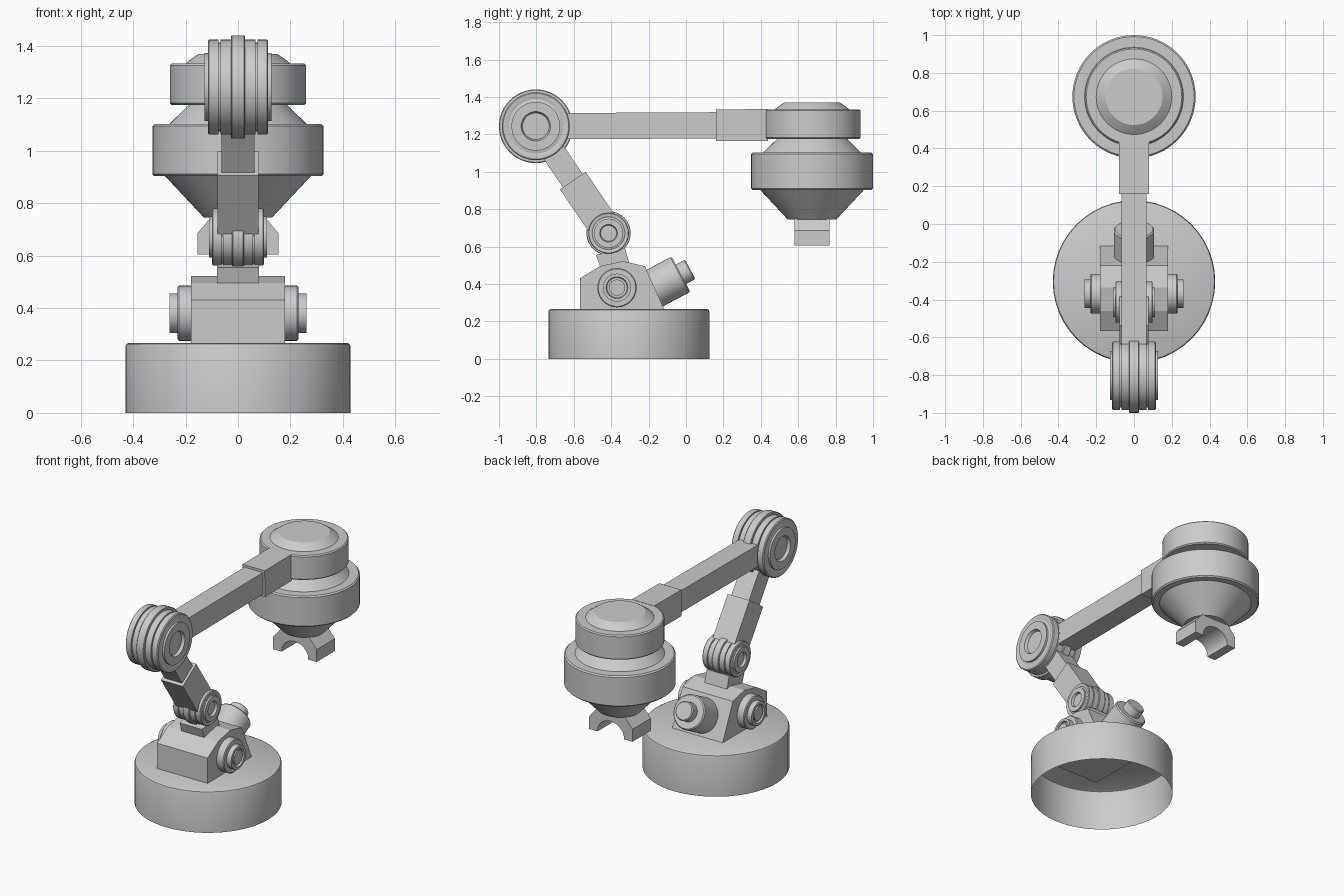
import bpy, bmesh, math
from mathutils import Vector, Matrix

if "Cube" in bpy.data.objects:
    bpy.data.objects.remove(bpy.data.objects["Cube"])

SMOOTH = math.radians(30)


def finish(name, bm, smooth=False):
    bmesh.ops.remove_doubles(bm, verts=bm.verts, dist=1e-5)
    bmesh.ops.recalc_face_normals(bm, faces=bm.faces)
    me = bpy.data.meshes.new(name)
    bm.to_mesh(me)
    bm.free()
    ob = bpy.data.objects.new(name, me)
    bpy.context.collection.objects.link(ob)
    if smooth:
        bpy.ops.object.select_all(action='DESELECT')
        ob.select_set(True)
        bpy.context.view_layer.objects.active = ob
        bpy.ops.object.shade_smooth_by_angle(angle=SMOOTH)
    return ob


def lathe(name, profile, origin, axis=(0, 0, 1), seg=48):
    """Spin (radius, height) points around an axis through origin."""
    bm = bmesh.new()
    vs = [bm.verts.new((r, 0, h)) for r, h in profile]
    es = [bm.edges.new(p) for p in zip(vs, vs[1:])]
    bmesh.ops.spin(bm, geom=vs + es, cent=(0, 0, 0), axis=(0, 0, 1),
                   angle=2 * math.pi, steps=seg, use_duplicate=False)
    rot = Vector((0, 0, 1)).rotation_difference(Vector(axis)).to_matrix().to_4x4()
    bm.transform(Matrix.Translation(origin) @ rot)
    return finish(name, bm, True)


def extrude(name, pts, lo, hi, plane='YZ'):
    """Prism from a side (YZ) or front (XZ) outline."""
    bm = bmesh.new()
    put = (lambda a, b, d: (d, a, b)) if plane == 'YZ' else (lambda a, b, d: (a, d, b))
    A = [bm.verts.new(put(a, b, lo)) for a, b in pts]
    B = [bm.verts.new(put(a, b, hi)) for a, b in pts]
    bm.faces.new(A)
    bm.faces.new(B)
    for i in range(len(pts)):
        j = (i + 1) % len(pts)
        bm.faces.new((A[i], A[j], B[j], B[i]))
    return finish(name, bm)


def beam(name, p, q, t0, t1, half_x, half_w):
    """Square bar along the side-view line p-q, between distances t0 and t1."""
    p, q = Vector(p), Vector(q)
    d = (q - p).normalized()
    n = Vector((-d.y, d.x)) * half_w
    a, b = p + d * t0, p + d * t1
    return extrude(name, [a - n, b - n, b + n, a + n], -half_x, half_x)


def joint(name, y, z, r, w):
    """Drum with a centre ring, two grooves, side discs and recessed hubs."""
    half = [(0, .86 * w), (.36 * r, .86 * w), (.38 * r, .93 * w), (.40 * r, w),
            (.66 * r, w), (.66 * r, .90 * w), (.74 * r, .87 * w), (.80 * r, .90 * w),
            (.89 * r, .90 * w), (.92 * r, .86 * w), (.92 * r, .58 * w),
            (.86 * r, .58 * w), (.86 * r, .52 * w), (.92 * r, .52 * w),
            (.92 * r, .21 * w), (.98 * r, .21 * w), (r, .18 * w)]
    prof = half + [(a, -h) for a, h in reversed(half)]
    return lathe(name, prof, (0, y, z), (1, 0, 0))


SHOULDER, ELBOW, WRIST = (-.414, .671), (-.803, 1.243), (.50, 1.25)

# Base drum, open underneath
lathe("base_drum", [(.43, 0), (.43, .252), (.426, .262), (.416, .267), (0, .267)],
      (0, -.305, 0))

# Housing, with hubs on both sides and a tilted motor
extrude("housing", [(-.567, .262), (-.567, .43), (-.46, .495), (-.337, .522),
                    (-.22, .495), (-.115, .262)], -.18, .18)
hub = [(.105, 0), (.105, .045), (.1, .05), (.075, .05), (.075, .082), (.058, .082),
       (.054, .07), (.043, .07), (.043, .08), (0, .08)]
for side, s in (("left", -1), ("right", 1)):
    lathe(side + "_housing_hub", hub, (s * .18, -.369, .38), (s, 0, 0), 40)
ang = math.radians(28)
lathe("tilted_motor", [(0, -.22), (.107, -.22), (.107, -.008), (.1, 0), (.059, 0),
                       (.059, .05), (.053, .056), (0, .056)],
      (0, -.027, .452), (0, math.cos(ang), math.sin(ang)))

# Neck block
extrude("neck_block", [(-.455, .48), (-.3, .5), (-.326, .592), (-.481, .555)], -.08, .08)

# Arm joints
joint("shoulder_joint", *SHOULDER, .118, .11)
joint("elbow_joint", *ELBOW, .197, .128)

# Lower arm: sleeve and inner bar
beam("lower_arm_sleeve", SHOULDER, ELBOW, .05, .34, .078, .083)
beam("lower_arm_bar", SHOULDER, ELBOW, .30, .60, .063, .064)

# Forearm: bar and sleeve
beam("forearm_bar", ELBOW, WRIST, .08, 1.0, .066, .07)
beam("forearm_sleeve", ELBOW, WRIST, .963, 1.24, .079, .085)

# Tool head
lathe("tool_head", [(0, .745), (.13, .745), (.278, .903), (.318, .903), (.326, .911),
                    (.326, 1.094), (.318, 1.102), (.262, 1.102), (.187, 1.175),
                    (.253, 1.175), (.26, 1.182), (.26, 1.326), (.253, 1.333),
                    (.2, 1.333), (.175, 1.352), (.15, 1.369), (0, 1.369)],
      (0, .674, 0), seg=64)

# Fork gripper with an arched opening
arc = [(.095 * math.cos(math.pi * i / 14), .61 + .085 * math.sin(math.pi * i / 14))
       for i in range(15)]
outline = [(-.155, .605), (-.155, .685), (-.10, .75), (.10, .75), (.155, .685),
           (.155, .605), (.095, .605)] + arc + [(-.095, .605)]
extrude("fork_gripper", outline, .58, .767, 'XZ')
